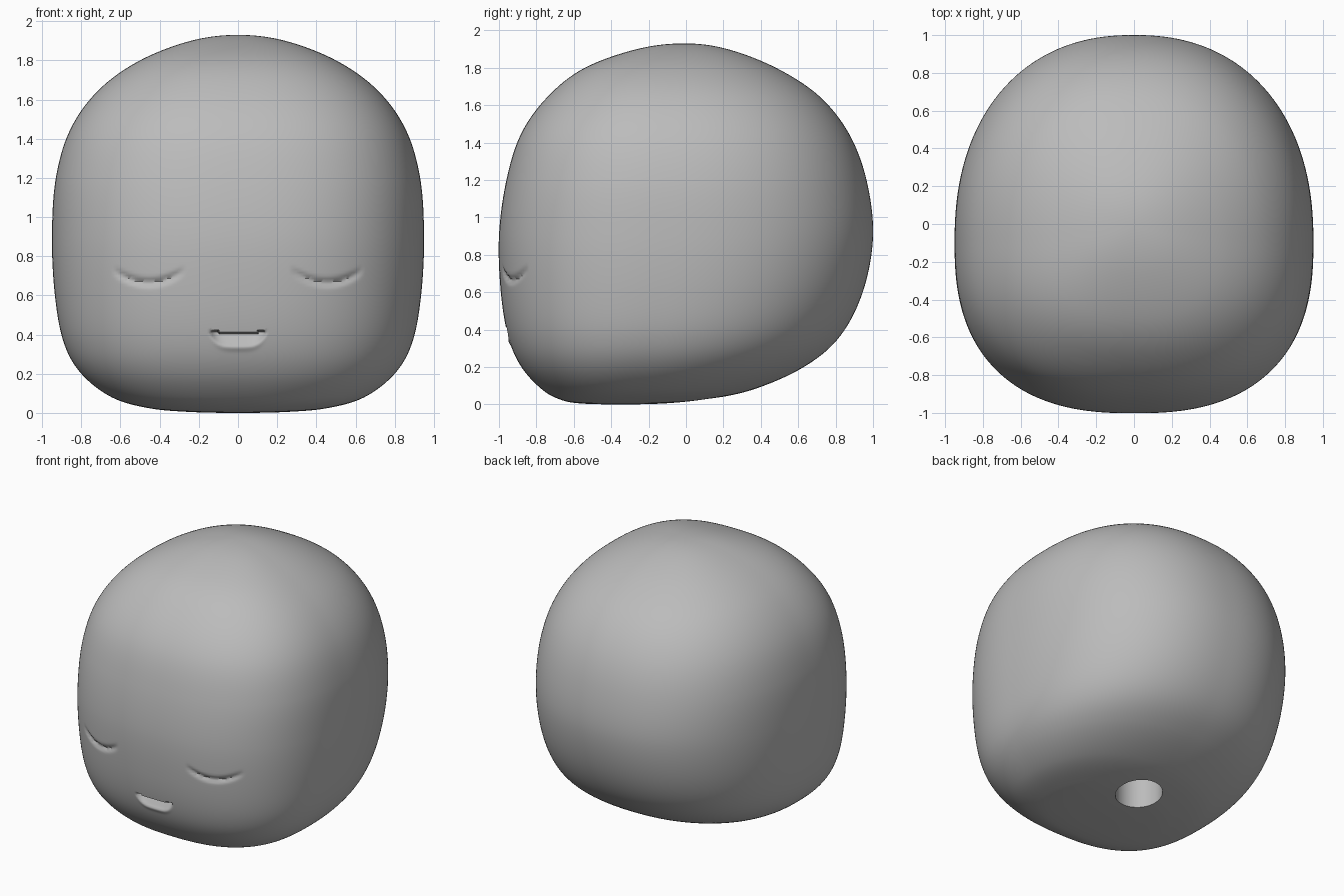
import bpy, bmesh
from math import sin, cos, pi, exp, radians

default = bpy.data.objects.get("Cube")
if default:
    bpy.data.objects.remove(default, do_unlink=True)

AROUND, STEPS = 360, 20

# Head sections from base to crown: height, half width, front y, back y
SECTIONS = [
    (0, 0, -.35, -.35), (.005, .25, -.56, -.12), (.025, .46, -.67, .1),
    (.08, .645, -.77, .36), (.2, .8, -.88, .63), (.36, .89, -.95, .82),
    (.6, .935, -.99, .945), (.9, .95, -1, 1), (1.2, .93, -.96, .965),
    (1.45, .855, -.88, .87), (1.65, .71, -.735, .71), (1.8, .5, -.54, .48),
    (1.9, .24, -.26, .22), (1.93, 0, -.01, -.01),
]


def reflect(row):
    """Continue the sections across a pole so the spline stays round there."""
    z, w, front, back = row
    return (z, -w, back, front)


def spline(rows):
    """Smooth sections through the given rows."""
    pts = [reflect(rows[1])] + rows + [reflect(rows[-2])]
    for i in range(1, len(pts) - 2):
        for k in range(STEPS):
            t = k / STEPS
            yield [b + .5 * t * (c - a + t * (2*a - 5*b + 4*c - d + t * (3*(b - c) + d - a)))
                   for a, b, c, d in zip(*pts[i - 1:i + 3])]


def face_dent(x, z):
    """Depth of the closed eyes and the mouth at a point on the face."""
    dent = 0
    # Closed eyelid creases
    u = (abs(x) - .455) / .185
    if abs(u) < 1:
        crease = .665 + .065 * u * u
        dent += .018 * (1 - u ** 4) * exp(-((z - crease) / .016) ** 2)
    # Mouth: deep under the upper lip, sloping out to the lower lip
    v = x / .145
    if abs(v) < 1:
        top = .408 + .01 * v * v
        low = .34 + .06 * v ** 4
        if low < z < top:
            dent += .055 * (z - low) / (top - low) * (1 - v ** 8)
        dent -= .006 * (1 - v * v) * exp(-((z - low + .008) / .014) ** 2)
    return dent


def section_ring(bm, row):
    z, w, front, back = row
    mid = (front + back) / 2 - .1 * w
    ring = []
    for i in range(AROUND):
        phi = 2 * pi * i / AROUND
        a = phi - .45 * sin(phi)          # closer spacing across the face
        s, c = sin(a), cos(a)
        n = 2.5 if c > 0 else 2.25        # front is flatter than the back
        r = (abs(s) ** n + abs(c) ** n) ** (-1 / n)
        x = w * r * s
        y = mid - r * c * (mid - front if c > 0 else back - mid)
        if c > 0:
            y += face_dent(x, z)
        ring.append(bm.verts.new((x, y, z)))
    return ring


# Head shell
bm = bmesh.new()
rings = [section_ring(bm, row) for row in list(spline(SECTIONS))[1:]]
for lower, upper in zip(rings, rings[1:]):
    for i in range(AROUND):
        j = (i + 1) % AROUND
        bm.faces.new((lower[i], lower[j], upper[j], upper[i]))
for row, ring in ((SECTIONS[0], rings[0]), (SECTIONS[-1], rings[-1])):
    pole = bm.verts.new((0, row[2], row[0]))
    for i in range(AROUND):
        bm.faces.new((ring[i], ring[(i + 1) % AROUND], pole))
bmesh.ops.recalc_face_normals(bm, faces=bm.faces)
mesh = bpy.data.meshes.new("head")
bm.to_mesh(mesh)
bm.free()
head = bpy.data.objects.new("head", mesh)
bpy.context.collection.objects.link(head)

# Plain grey
grey = bpy.data.materials.new("plain grey")
grey.use_nodes = True
colour = (.5, .5, .5, 1)
grey.diffuse_color = colour
grey.node_tree.nodes["Principled BSDF"].inputs["Base Color"].default_value = colour
mesh.materials.append(grey)

# Neck socket in the base
bpy.ops.mesh.primitive_cylinder_add(vertices=64, radius=.155, depth=.5, location=(0, .05, .15))
cutter = bpy.context.object
cutter.name = "neck_socket_cutter"
cutter.hide_render = True
cutter.data.materials.append(grey)
cut = head.modifiers.new("neck_socket", 'BOOLEAN')
cut.operation = 'DIFFERENCE'
cut.solver = 'EXACT'
cut.object = cutter

bpy.ops.object.select_all(action='DESELECT')
head.select_set(True)
bpy.context.view_layer.objects.active = head
bpy.ops.object.modifier_apply(modifier=cut.name)
bpy.data.objects.remove(cutter, do_unlink=True)
bpy.ops.object.shade_smooth_by_angle(angle=radians(50))
